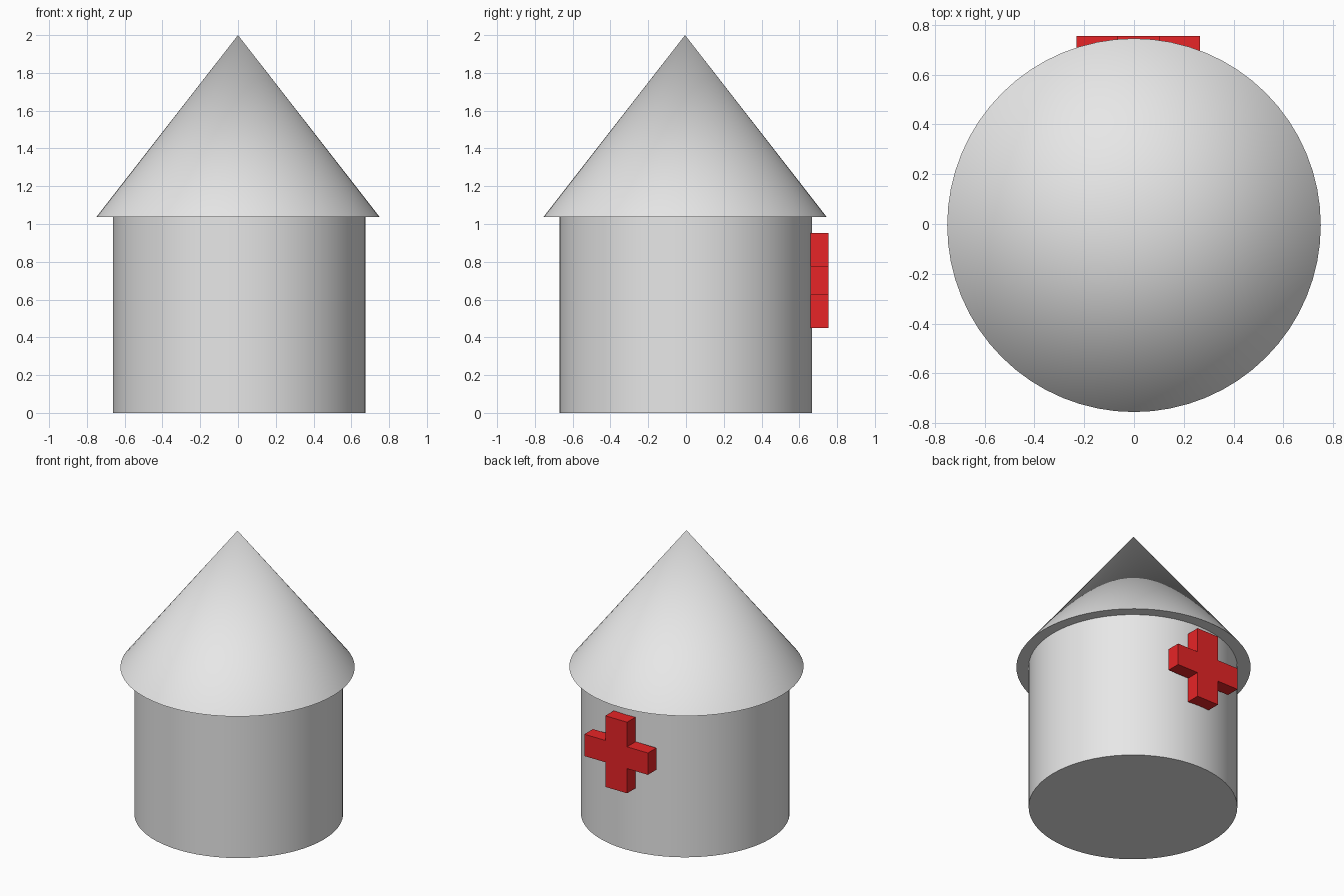
import bpy, bmesh, math

cube = bpy.data.objects.get("Cube")
if cube:
    bpy.data.objects.remove(cube, do_unlink=True)


def material(name, color):
    mat = bpy.data.materials.new(name)
    mat.use_nodes = True
    mat.diffuse_color = color
    mat.node_tree.nodes["Principled BSDF"].inputs["Base Color"].default_value = color
    return mat


light_grey = material("light_grey", (0.8, 0.8, 0.8, 1))
red = material("red", (0.8, 0.018, 0.02, 1))


def round_part(name, r_bottom, r_top, z0, z1, x, y):
    """Closed, smooth cylinder or cone standing between two heights."""
    bpy.ops.mesh.primitive_cone_add(vertices=64, radius1=r_bottom, radius2=r_top,
                                    depth=z1 - z0, location=(x, y, (z0 + z1) / 2))
    part = bpy.context.object
    part.name = name
    part.data.materials.append(light_grey)
    bpy.ops.object.shade_smooth_by_angle(angle=math.radians(30))
    return part


# Round wall and overhanging conical roof
round_part("wall", 0.668, 0.668, 0, 1.04, 0.007, -0.002)
round_part("roof", 0.75, 0, 1.037, 2, 0, -0.005)

# Raised cross on the back: one quadrant mirrored around, then extruded
arm_x, arm_z, half_x, half_z = 0.248, 0.251, 0.085, 0.077
y_inner, y_outer = 0.66, 0.755
corner = [(arm_x, half_z), (half_x, half_z), (half_x, arm_z)]
outline = []
for sx, sz in ((1, 1), (-1, 1), (-1, -1), (1, -1)):
    points = [(sx * x, sz * z) for x, z in corner]
    outline += points if sx * sz > 0 else points[::-1]

bm = bmesh.new()
face = bm.faces.new([bm.verts.new((x, y_inner, z)) for x, z in outline])
moved = bmesh.ops.extrude_face_region(bm, geom=[face])["geom"]
bmesh.ops.translate(bm, vec=(0, y_outer - y_inner, 0),
                    verts=[v for v in moved if isinstance(v, bmesh.types.BMVert)])
bmesh.ops.recalc_face_normals(bm, faces=bm.faces)
mesh = bpy.data.meshes.new("cross")
bm.to_mesh(mesh)
bm.free()
mesh.materials.append(red)
cross = bpy.data.objects.new("cross", mesh)
cross.location = (0.017, 0, 0.701)
bpy.context.collection.objects.link(cross)
